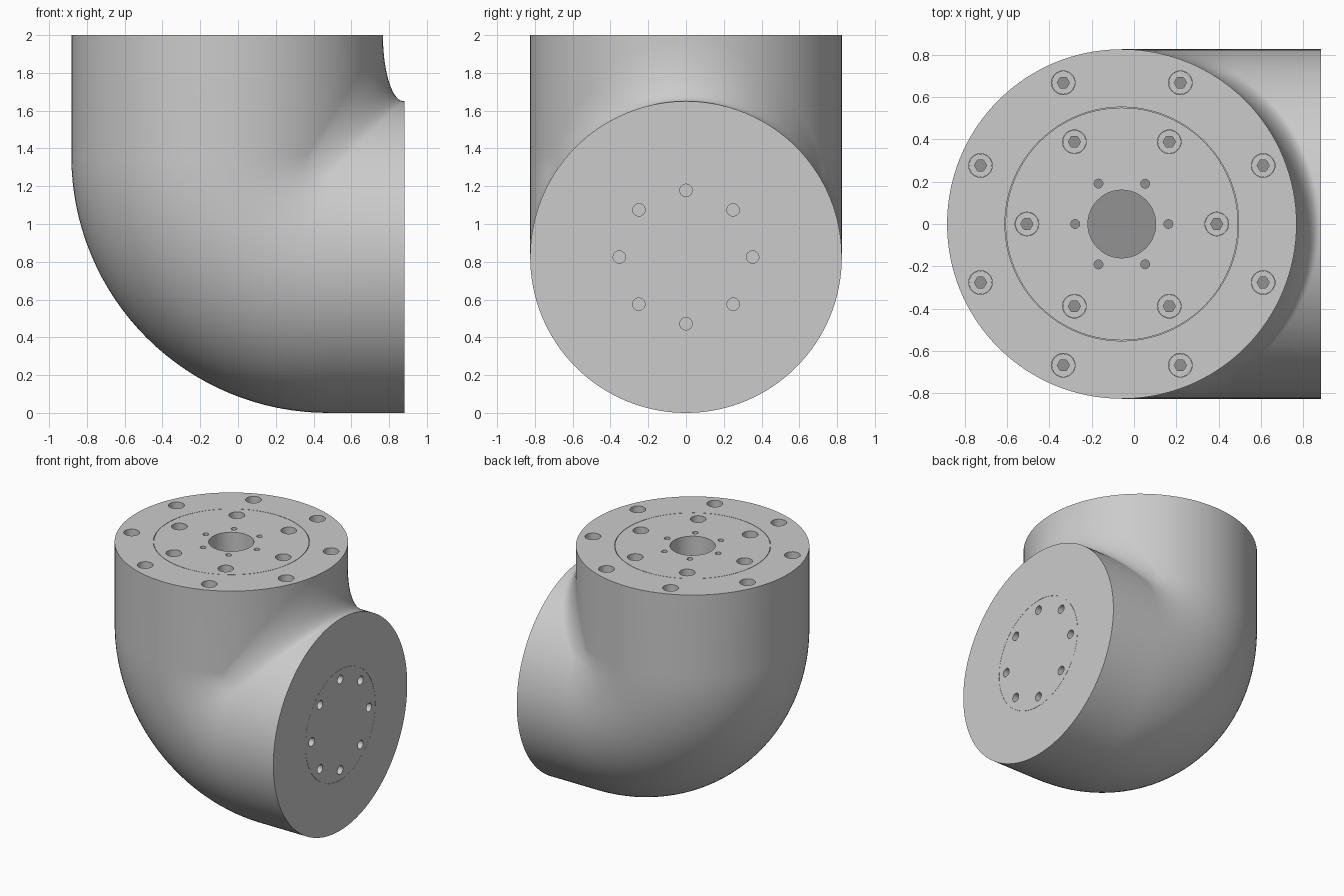
import bpy, bmesh
from math import sin, cos, pi, radians
from mathutils import Matrix, Vector

if "Cube" in bpy.data.objects:
    bpy.data.objects.remove(bpy.data.objects["Cube"])

R = 0.825          # pipe radius
AX = -0.0575       # x of the upright axis
AZ = R             # z of the horizontal axis
END_X, TOP = 0.8825, 2.0
BEND = 0.535       # centreline bend radius
TOP_FRAME = Matrix.Translation((AX, 0, TOP))
SIDE_FRAME = Matrix.Translation((END_X, 0, AZ)) @ Matrix.Rotation(pi / 2, 4, 'Y')


def material(name, value):
    m = bpy.data.materials.new(name)
    m.use_nodes = True
    colour = (value, value, value, 1)
    m.diffuse_color = colour
    m.node_tree.nodes["Principled BSDF"].inputs["Base Color"].default_value = colour
    return m


grey = material("cast grey", 0.6)
dark = material("recess grey", 0.29)


def finish(name, bm, mats):
    bmesh.ops.recalc_face_normals(bm, faces=bm.faces)
    mesh = bpy.data.meshes.new(name)
    bm.to_mesh(mesh)
    bm.free()
    for m in mats:
        mesh.materials.append(m)
    ob = bpy.data.objects.new(name, mesh)
    bpy.context.collection.objects.link(ob)
    return ob


def loft(bm, rings, close=False):
    """Skin equal rings of points; cap both ends, or join them into a loop."""
    rows = [[bm.verts.new(p) for p in ring] for ring in rings]
    n = len(rows[0])
    pairs = list(zip(rows, rows[1:])) + ([(rows[-1], rows[0])] if close else [])
    for a, b in pairs:
        for i in range(n):
            j = (i + 1) % n
            bm.faces.new((a[i], a[j], b[j], b[i]))
    if not close:
        bm.faces.new(rows[0])
        return bm.faces.new(rows[-1])


def circle(frame, x, y, r, z, n, hexagon=False):
    pts = []
    for i in range(n):
        t = 2 * pi * i / n
        q = r * cos(pi / 6) / cos(t % (pi / 3) - pi / 6) if hexagon else r
        pts.append(frame @ Vector((x + q * cos(t), y + q * sin(t), z)))
    return pts


def spots(count, radius, start=0):
    return [(radius * cos(radians(start) + 2 * pi * k / count),
             radius * sin(radians(start) + 2 * pi * k / count)) for k in range(count)]


# Elbow housing: each lengthwise line drops, rounds its corner and runs out sideways
def line(phi):
    c, y = cos(phi), R * sin(phi)
    x, z = AX + R * c, AZ + R * c
    turn = BEND - R * c
    a = max(turn, 0.11)
    b = max(turn, 0.11 + 0.235 * max(0, (c - 0.5) / 0.5))
    arc = [(x + a - a * cos(t), y, z + b - b * sin(t))
           for t in (pi / 2 * k / 32 for k in range(33))]
    return [(x, y, TOP)] + arc + [(END_X, y, z)]


bm = bmesh.new()
loft(bm, list(zip(*(line(2 * pi * i / 128) for i in range(128)))))
bmesh.ops.remove_doubles(bm, verts=bm.verts, dist=0.0002)
housing = finish("elbow_housing", bm, [grey])

# Holes: bolt wells, pin holes, centre bore and the hairline seams
WELL, SOCKET = 0.06, 0.05
wells = spots(8, 0.722, 22.5) + spots(6, 0.448)
pins = spots(6, 0.22)
ports = spots(8, 0.353)
cut = bmesh.new()


def drill(frame, places, r, depth, n):
    for x, y in places:
        loft(cut, [circle(frame, x, y, r, z, n) for z in (-depth, 0.05)])


def seam(frame, r, width, depth):
    loft(cut, [circle(frame, 0, 0, q, z, 96) for q, z in
               ((r, -depth), (r + width, -depth), (r + width, 0.05), (r, 0.05))], True)


drill(TOP_FRAME, wells, 0.056, WELL + SOCKET, 32)
drill(TOP_FRAME, pins, 0.021, 0.1, 16)
drill(TOP_FRAME, [(0, 0)], 0.16, 0.5, 48)
drill(SIDE_FRAME, ports, 0.033, 0.1, 24)
seam(TOP_FRAME, 0.549, 0.003, 0.008)
seam(SIDE_FRAME, 0.43, 0.0015, 0.004)
cutter = finish("hole_cutter", cut, [grey])
cutter.hide_render = True

mod = housing.modifiers.new("holes", 'BOOLEAN')
mod.operation, mod.solver, mod.object = 'DIFFERENCE', 'EXACT', cutter
bpy.context.view_layer.objects.active = housing
housing.select_set(True)
bpy.ops.object.modifier_apply(modifier=mod.name)
bpy.data.objects.remove(cutter)

# Recessed socket-head bolts with a dark socket floor
bm = bmesh.new()
for x, y in wells:
    floor = loft(bm, [circle(TOP_FRAME, x, y, 0.055, -WELL - SOCKET, 24),
                      circle(TOP_FRAME, x, y, 0.055, -WELL, 24),
                      circle(TOP_FRAME, x, y, 0.029, -WELL, 24, True),
                      circle(TOP_FRAME, x, y, 0.029, -WELL - 0.035, 24, True)])
    floor.material_index = 1
bolts = finish("socket_bolts", bm, [grey, dark])

# Dark floors of the bore and pin holes
bm = bmesh.new()
for (x, y), r, depth, n in [((0, 0), 0.16, 0.5, 48)] + [(p, 0.021, 0.1, 16) for p in pins]:
    loft(bm, [circle(TOP_FRAME, x, y, r, z, n) for z in (-depth, 0.006 - depth)])
floors = finish("bore_floors", bm, [dark])

for ob in (housing, bolts, floors):
    bpy.ops.object.select_all(action='DESELECT')
    ob.select_set(True)
    bpy.context.view_layer.objects.active = ob
    bpy.ops.object.shade_smooth_by_angle(angle=radians(30))
